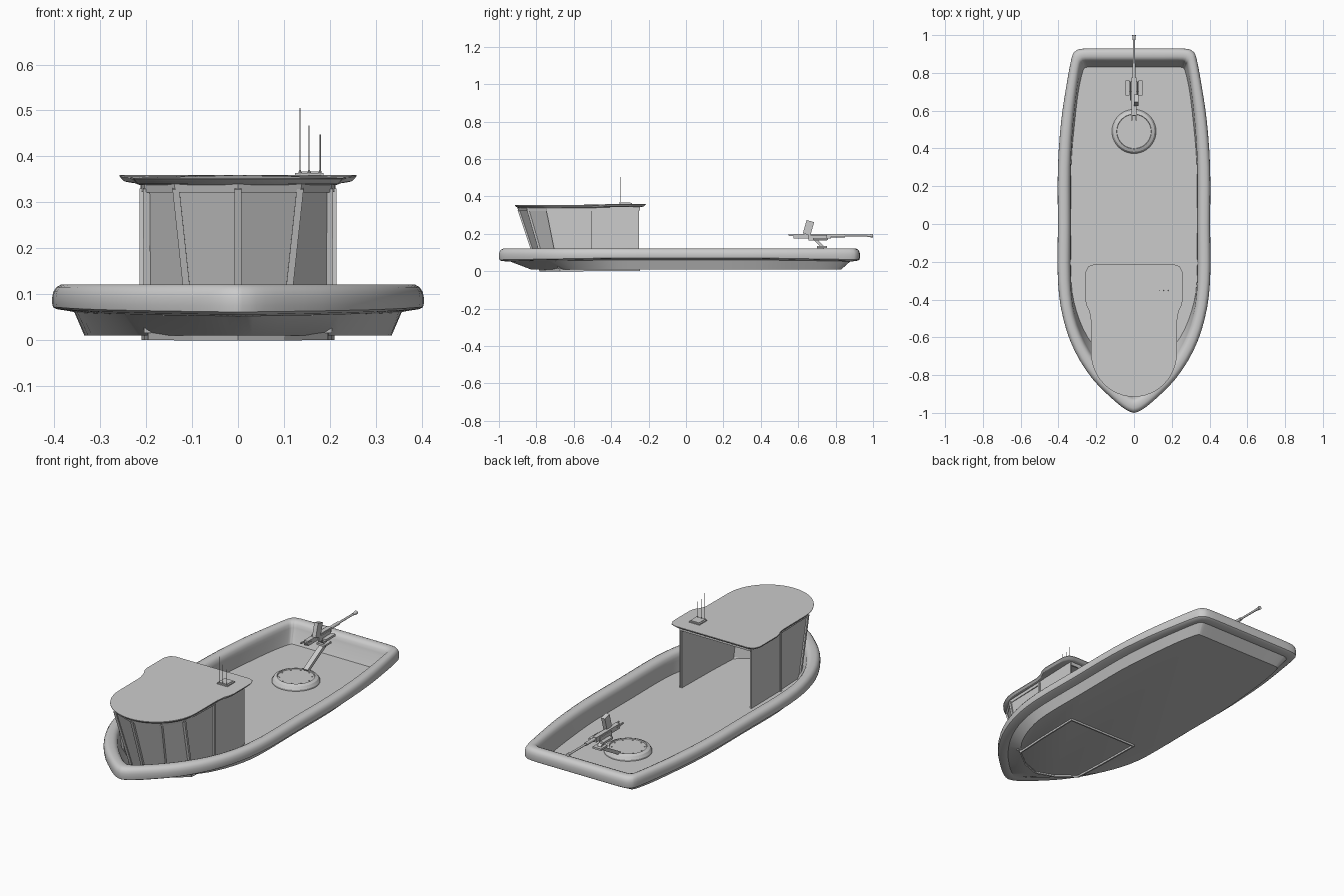
import bpy, bmesh, math
from mathutils import Vector as V

if "Cube" in bpy.data.objects:
    bpy.data.objects.remove(bpy.data.objects["Cube"])

grey = bpy.data.materials.new("light_grey")
grey.diffuse_color = (0.6, 0.6, 0.6, 1)
grey.use_nodes = True
grey.node_tree.nodes["Principled BSDF"].inputs["Base Color"].default_value = grey.diffuse_color


def finish(name, bm, smooth=None):
    bmesh.ops.recalc_face_normals(bm, faces=bm.faces)
    me = bpy.data.meshes.new(name)
    bm.to_mesh(me)
    bm.free()
    me.materials.append(grey)
    ob = bpy.data.objects.new(name, me)
    bpy.context.collection.objects.link(ob)
    if smooth:
        bpy.ops.object.select_all(action='DESELECT')
        ob.select_set(True)
        bpy.context.view_layer.objects.active = ob
        bpy.ops.object.shade_smooth_by_angle(angle=math.radians(smooth))
    return ob


def loft(name, rings, caps=True, wrap=False, smooth=None):
    """Skin closed rings of points with quads."""
    bm = bmesh.new()
    vs = [[bm.verts.new(p) for p in r] for r in rings]
    pairs = list(zip(vs, vs[1:])) + ([(vs[-1], vs[0])] if wrap else [])
    for a, b in pairs:
        n = len(a)
        for i in range(n):
            j = (i + 1) % n
            bm.faces.new((a[i], a[j], b[j], b[i]))
    if caps:
        bm.faces.new(vs[0])
        bm.faces.new(vs[-1])
    return finish(name, bm, smooth)


def beam(name, p, q, w, h):
    """Box running from p to q, w across and h thick."""
    p, q = V(p), V(q)
    d = (q - p).normalized()
    side = V((1, 0, 0)) if abs(d.x) < 0.5 else V((0, 1, 0))
    side = (side - d * side.dot(d)).normalized()
    up = d.cross(side)
    c = [side * (sx * w / 2) + up * (sy * h / 2) for sx, sy in ((-1, -1), (1, -1), (1, 1), (-1, 1))]
    return loft(name, [[p + k for k in c], [q + k for k in c]])


def rod(name, p, q, r, n=12, r2=None):
    p, q = V(p), V(q)
    rot = (q - p).to_track_quat('Z', 'Y')
    ring = lambda o, s: [o + rot @ V((s * math.cos(2 * math.pi * i / n), s * math.sin(2 * math.pi * i / n), 0))
                         for i in range(n)]
    return loft(name, [ring(p, r), ring(q, r2 or r)], smooth=40)


def spline(pts, k=3):
    out = []
    for i in range(len(pts) - 1):
        a, b = pts[i], pts[i + 1]
        p = pts[i - 1] if i else a
        n = pts[i + 2] if i + 2 < len(pts) else b
        for s in range(k):
            t = s / k
            out.append(0.5 * (2 * a + (b - p) * t + (2 * p - 5 * a + 4 * b - n) * t * t
                              + (3 * a - p - 3 * b + n) * t ** 3))
    return out + [pts[-1]]


def mirror(half):
    return half + [V((-p.x, p.y)) for p in half[-2:0:-1]]


# Hull plan curves, stern to bow: outer rub line, inner lip, chine
plan = [(0, .93, 0, .86, 0, .83), (.15, .93, .15, .86, .13, .83),
        (.27, .928, .255, .86, .245, .83), (.31, .915, .272, .852, .262, .825),
        (.33, .88, .283, .835, .272, .805), (.355, .75, .30, .73, .293, .71),
        (.385, .55, .322, .54, .315, .53), (.403, .3, .336, .3, .333, .3),
        (.403, 0, .336, 0, .333, 0), (.403, -.3, .336, -.3, .333, -.3),
        (.375, -.5, .315, -.48, .305, -.46), (.315, -.67, .26, -.63, .245, -.6),
        (.22, -.82, .175, -.76, .16, -.70), (.11, -.93, .085, -.86, .08, -.79),
        (.04, -.985, .03, -.905, .03, -.825), (0, -1, 0, -.92, 0, -.83)]
outer, lip, chine = [mirror(spline([V(r[i:i + 2]) for r in plan])) for i in (0, 2, 4)]


def hull_ring(t, u, z, droop=0):
    ring = []
    for o, l, c in zip(outer, lip, chine):
        p = o.lerp(l, t).lerp(c, u)
        ring.append((p.x, p.y, z - droop * max(0, abs(p.y) - .4) / .6))
    return ring


# Hull: bottom, raked sides, rounded gunwale, inner bulwark and deck in one skin
section = [(1, 1, .010, 0), (.72, 0, .060, .008), (.62, 0, .062, .012), (.15, 0, .067, .012),
           (.03, 0, .071, .010), (0, 0, .080, .005), (0, 0, .092, 0), (.04, 0, .105, 0),
           (.14, 0, .115, 0), (.30, 0, .121, 0), (.62, 0, .121, 0), (.80, 0, .116, 0),
           (.93, 0, .106, 0), (1, 0, .09, 0), (1, .15, .075, 0), (1, 1, .016, 0)]
loft("hull", [hull_ring(*s) for s in section], smooth=35)

# Cabin wall: open-backed shell, raked forward at the front
foot = [(.21, -.25), (.207, -.5), (.197, -.675), (.10, -.75), (0, -.785)]
head = [(.21, -.25), (.207, -.5), (.200, -.745), (.137, -.85), (0, -.90)]
foot += [(-x, y) for x, y in foot[-2::-1]]
head += [(-x, y) for x, y in head[-2::-1]]
TOP = .345


def wall_at(i, z, grow=0):
    p = V(foot[i]).lerp(V(head[i]), z / TOP)
    c = V((0, -.5))
    p = p + (p - c).normalized() * grow
    return V((p.x, p.y, z))


def strip(name, z0, z1, grow, thick, first=0, last=8):
    bm = bmesh.new()
    lo, hi = [[bm.verts.new(wall_at(i, z, grow)) for i in range(first, last + 1)] for z in (z0, z1)]
    for i in range(last - first):
        bm.faces.new((lo[i], lo[i + 1], hi[i + 1], hi[i]))
    ob = finish(name, bm)
    mod = ob.modifiers.new("thickness", 'SOLIDIFY')
    mod.thickness = thick
    mod.offset = 0
    return ob


strip("cabin_wall", 0, TOP, -.006, .008)
strip("cabin_header", .322, TOP, 0, .007, 1, 7)
for first in (0, 7):
    strip("cabin_rear_panel", .018, TOP, 0, .005, first, first + 1)
for i in range(1, 8):
    beam("window_post", wall_at(i, .016), wall_at(i, .33), .015, .012)
beam("cabin_sill", (-.21, -.25, .008), (.21, -.25, .008), .008, .016)
beam("cabin_rear_header", (-.21, -.25, .335), (.21, -.25, .335), .008, .02)

# Roof: rounded nose, shoulders widening aft, slight step up toward the rear
half = [V(p) for p in ((0, -.215), (.215, -.215), (.243, -.225), (.257, -.255), (.258, -.30),
                       (.258, -.40), (.252, -.43), (.237, -.46), (.229, -.50), (.228, -.68))]
half += [V((.228 * math.cos(a), -.68 - .235 * math.sin(a)))
         for a in [math.pi / 2 * k / 12 for k in range(1, 13)]]
roof_plan = mirror(half)


def roof_ring(s, z):
    return [(p.x * s, -.55 + (p.y + .55) * s, z + .006 * min(1, max(0, (p.y + .5) / .08))) for p in roof_plan]


loft("roof", [roof_ring(.94, .338), roof_ring(.965, .340), roof_ring(1, .350), roof_ring(1, .353)], smooth=30)

# Antenna base and whips
beam("antenna_base", (.155, -.355, .361), (.155, -.29, .361), .062, .006)
beam("antenna_pad", (.155, -.347, .364), (.155, -.298, .364), .046, .005)
for x, z in ((.135, .505), (.155, .467), (.179, .448)):
    rod("antenna_foot", (x, -.352, .36), (x, -.352, .37), .004, 8, .002)
    rod("antenna", (x, -.352, .362), (x, -.352, z), .0013, 6)


# Round deck mount
def circle(r, z, n=40):
    return [(r * math.cos(2 * math.pi * i / n), .49 + r * math.sin(2 * math.pi * i / n), z) for i in range(n)]


loft("mount_ring", [circle(.117, .014), circle(.117, .024), circle(.108, .038), circle(.092, .045),
                    circle(.090, .039)], smooth=30)
for k in range(10):
    a = math.pi * k / 5
    rod("ring_bolt", (.08 * math.cos(a), .49 + .08 * math.sin(a), .037),
        (.08 * math.cos(a), .49 + .08 * math.sin(a), .042), .004, 6)

# Support arm and cradle
beam("support_arm", (0, .575, .04), (0, .735, .13), .026, .018)
beam("arm_foot", (0, .70, .130), (0, .755, .130), .05, .010)
beam("cradle_leg", (0, .73, .13), (0, .675, .185), .022, .016)
for s in (-1, 1):
    beam("cradle_side", (s * .018, .655, .18), (s * .018, .755, .18), .005, .03)
    beam("grip", (s * .012, .60, .188), (s * .012, .548, .194), .006, .008)
    beam("tray", (s * .034, .68, .172), (s * .034, .76, .172), .022, .012)

# Gun body, barrel, muzzle and tilted feed box
beam("gun_body", (0, .575, .187), (0, .775, .187), .024, .026)
rod("barrel_sleeve", (0, .77, .19), (0, .85, .19), .009)
rod("barrel", (0, .84, .19), (0, .98, .19), .0055)
rod("muzzle", (0, .97, .19), (0, 1.0, .19), .006, 12, .010)
beam("feed_box", (.012, .645, .197), (.012, .665, .268), .022, .042)
